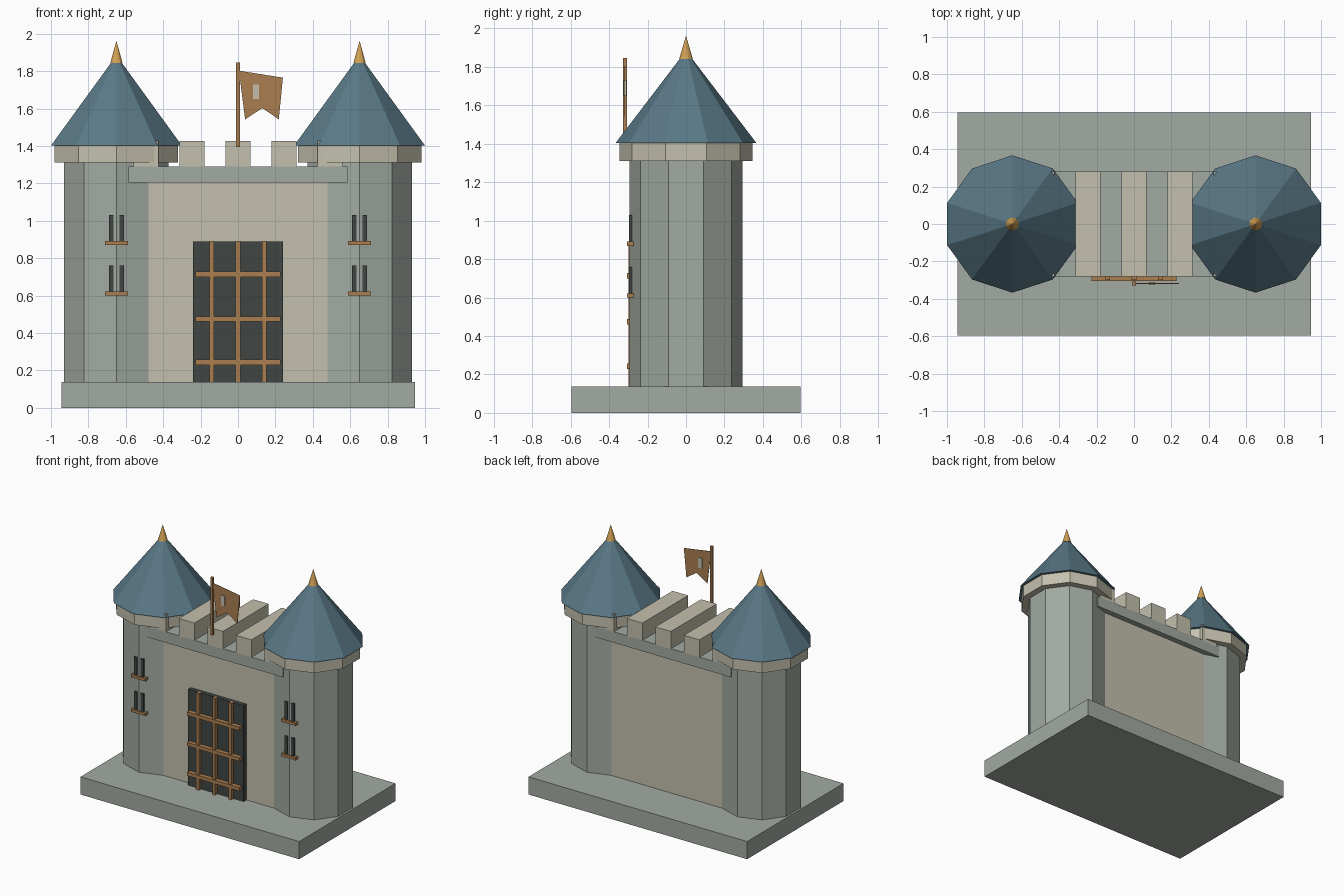
import bpy, bmesh
from math import sin, cos, pi

if "Cube" in bpy.data.objects:
    bpy.data.objects.remove(bpy.data.objects["Cube"])

def material(name, rgb):
    m = bpy.data.materials.new(name)
    m.diffuse_color = (*rgb, 1)
    m.use_nodes = True
    m.node_tree.nodes["Principled BSDF"].inputs["Base Color"].default_value = m.diffuse_color
    return m

STONE = material("stone", (0.36, 0.40, 0.36))
CREAM = material("cream_stone", (0.55, 0.53, 0.42))
SLATE = material("roof_slate", (0.10, 0.19, 0.24))
WOOD = material("wood", (0.40, 0.21, 0.08))
GOLD = material("gold", (0.65, 0.36, 0.09))
DARK = material("dark", (0.05, 0.06, 0.055))

def finish(name, bm, mat):
    bmesh.ops.recalc_face_normals(bm, faces=bm.faces)
    me = bpy.data.meshes.new(name)
    bm.to_mesh(me)
    bm.free()
    me.materials.append(mat)
    ob = bpy.data.objects.new(name, me)
    bpy.context.collection.objects.link(ob)
    return ob

def box(name, x, y, z, mat):
    """Box from (min, max) ranges."""
    bm = bmesh.new()
    bmesh.ops.create_cube(bm, size=1)
    for v in bm.verts:
        v.co = [r[0] + (c + 0.5) * (r[1] - r[0]) for c, r in zip(v.co, (x, y, z))]
    return finish(name, bm, mat)

def frustum(name, cx, r0, r1, z0, z1, mat, n=10):
    """Ten-sided prism or cone with a corner facing front."""
    bm = bmesh.new()
    def ring(r, z):
        return [bm.verts.new((cx + r * sin(2 * pi * i / n), -r * cos(2 * pi * i / n), z))
                for i in range(n)]
    a = ring(r0, z0)
    bm.faces.new(a)
    b = ring(r1, z1) if r1 else [bm.verts.new((cx, 0, z1))] * n
    if r1:
        bm.faces.new(b)
    for i in range(n):
        j = (i + 1) % n
        bm.faces.new((a[i], a[j], b[j], b[i]) if r1 else (a[i], a[j], b[i]))
    return finish(name, bm, mat)

# Base and gate wall
box("base", (-0.945, 0.945), (-0.595, 0.595), (0, 0.138), STONE)
box("gate_wall", (-0.5, 0.5), (-0.238, 0.238), (0.13, 1.21), CREAM)
box("wall_cap", (-0.585, 0.585), (-0.282, 0.282), (1.205, 1.29), STONE)
for i in range(5):
    c = (i - 2) * 0.246
    box("merlon", (c - 0.067, c + 0.067), (-0.282, 0.282), (1.285, 1.425), CREAM)

# Towers with roofs and paired window slits
for s, side in ((-1, "left"), (1, "right")):
    cx = s * 0.65
    frustum(side + "_tower", cx, 0.294, 0.294, 0.13, 1.315, STONE)
    frustum(side + "_tower_collar", cx, 0.347, 0.347, 1.31, 1.405, CREAM)
    frustum(side + "_roof", cx, 0.367, 0.026, 1.403, 1.85, SLATE)
    frustum(side + "_finial", cx, 0.035, 0, 1.842, 1.962, GOLD)
    for z in (0.61, 0.88):
        box(side + "_window_sill", (cx - 0.062, cx + 0.062), (-0.307, -0.27),
            (z - 0.011, z + 0.011), WOOD)
        for d in (-0.028, 0.028):
            box(side + "_window_slit", (cx + d - 0.012, cx + d + 0.012), (-0.297, -0.25),
                (z + 0.01, z + 0.15), DARK)

# Gate with lattice bars
box("gate", (-0.24, 0.24), (-0.272, -0.22), (0.138, 0.888), DARK)
for x in (-0.14, 0, 0.14):
    box("gate_upright", (x - 0.0125, x + 0.0125), (-0.300, -0.265), (0.138, 0.892), WOOD)
for z in (0.243, 0.475, 0.714):
    box("gate_crossbar", (-0.226, 0.226), (-0.306, -0.265), (z - 0.014, z + 0.014), WOOD)

# Flag with pole and plain badge
box("flag_pole", (-0.01, 0.01), (-0.328, -0.308), (1.395, 1.845), WOOD)
bm = bmesh.new()
outline = [(0.005, 1.802), (0.24, 1.765), (0.218, 1.542), (0.13, 1.602), (0.038, 1.542)]
face = bm.faces.new([bm.verts.new((x, -0.316, z)) for x, z in outline])
ext = bmesh.ops.extrude_face_region(bm, geom=[face], use_keep_orig=True)
for v in ext["geom"]:
    if isinstance(v, bmesh.types.BMVert):
        v.co.y = -0.320
finish("flag", bm, WOOD)
box("flag_badge", (0.08, 0.112), (-0.326, -0.310), (1.65, 1.728), CREAM)
